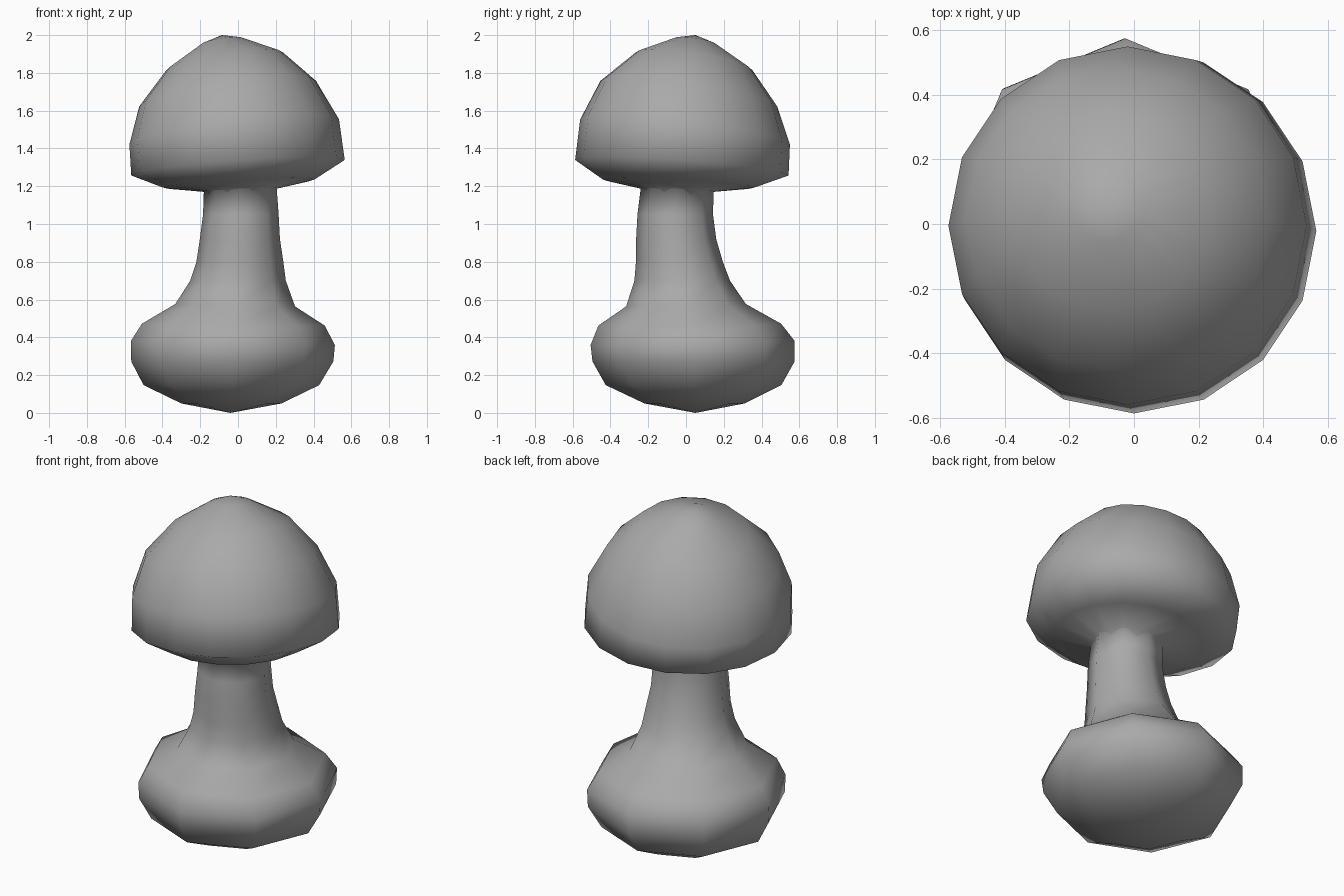
import bpy
import bmesh
from math import cos, sin, tau

cube = bpy.data.objects.get("Cube")
if cube:
    bpy.data.objects.remove(cube, do_unlink=True)


def make_material(name, colour):
    mat = bpy.data.materials.new(name)
    mat.use_nodes = True
    mat.diffuse_color = colour
    mat.node_tree.nodes["Principled BSDF"].inputs["Base Color"].default_value = colour
    return mat


def lathe(name, rings, sides, material):
    """Skin rings of (x, y, z, radius, tilt); a zero radius makes a tip."""
    bm = bmesh.new()
    loops = []
    for x, y, z, radius, tilt in rings:
        if radius == 0:
            loops.append([bm.verts.new((x, y, z))] * sides)
            continue
        loop = []
        for i in range(sides):
            dx = radius * cos(tau * i / sides)
            dy = radius * sin(tau * i / sides)
            loop.append(bm.verts.new((x + dx, y + dy, z + tilt * (dx - dy))))
        loops.append(loop)
    for low, high in zip(loops, loops[1:]):
        for i in range(sides):
            j = (i + 1) % sides
            corners = dict.fromkeys((low[i], low[j], high[j], high[i]))
            bm.faces.new(list(corners))
    bmesh.ops.recalc_face_normals(bm, faces=bm.faces)
    for face in bm.faces:
        face.smooth = True
    mesh = bpy.data.meshes.new(name)
    bm.to_mesh(mesh)
    bm.free()
    mesh.materials.append(material)
    obj = bpy.data.objects.new(name, mesh)
    bpy.context.collection.objects.link(obj)
    return obj


grey = make_material("plain grey", (0.4, 0.4, 0.4, 1))

# Bulbous foot and leaning stem; the last ring flares out inside the cap
stem_rings = [
    (-.04, .05, 0, 0, 0),
    (-.035, .045, .05, .265, 0),
    (-.035, .04, .147, .465, 0),
    (-.03, .04, .272, .535, 0),
    (-.027, .035, .37, .54, -.02),
    (-.025, .02, .467, .484, -.01),
    (-.015, 0, .57, .317, -.02),
    (0, -.02, .7, .253, 0),
    (.01, -.035, .8, .23, 0),
    (.01, -.052, .92, .212, 0),
    (.015, -.057, 1.05, .2, 0),
    (.012, -.047, 1.18, .193, .04),
    (.005, -.04, 1.24, .38, .05),
]
lathe("stem_and_foot", stem_rings, 8, grey)

# Cap: collar hidden in the stem, underside, rim, then the tilted dome
cap_rings = [
    (.012, -.047, 1.06, .16, .04),
    (.012, -.045, 1.178, .185, .04),
    (.005, -.04, 1.214, .4, .054),
    (0, -.022, 1.298, .565, .073),
    (-.02, -.005, 1.487, .555, .12),
    (-.055, .015, 1.69, .468, .145),
    (-.07, .042, 1.86, .31, .15),
    (-.085, .05, 1.968, .108, .15),
    (-.085, .05, 2, 0, 0),
]
lathe("cap", cap_rings, 16, grey)
